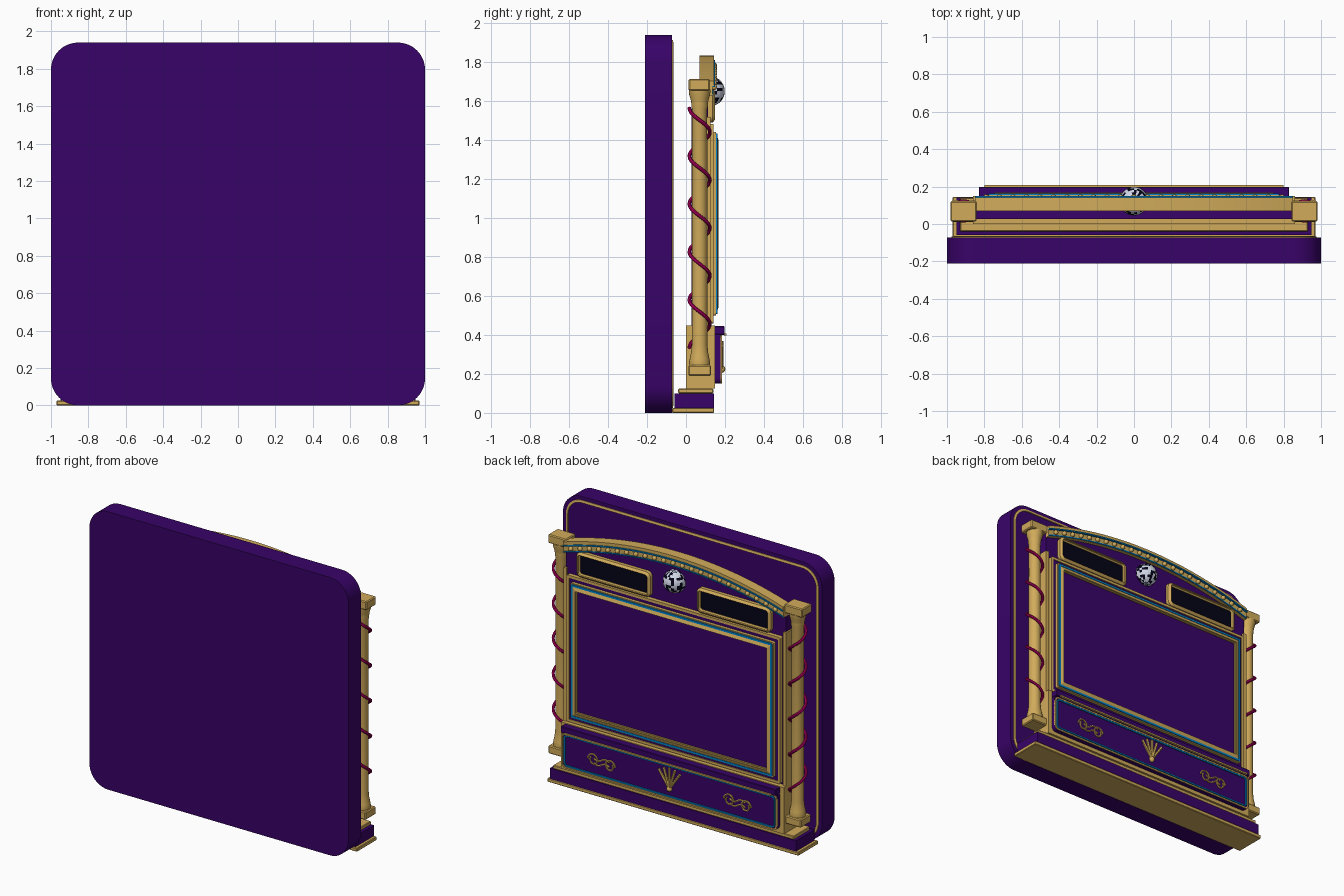
import bpy, bmesh, math, random
from mathutils import Matrix, Vector

if "Cube" in bpy.data.objects:
    bpy.data.objects.remove(bpy.data.objects["Cube"])

random.seed(4)

def mat(name, r, g, b):
    m = bpy.data.materials.new(name)
    m.diffuse_color = (r, g, b, 1)
    m.use_nodes = True
    m.node_tree.nodes["Principled BSDF"].inputs["Base Color"].default_value = m.diffuse_color
    return m

PURPLE = mat("deep purple", 0.040, 0.0008, 0.138)
GOLD = mat("gold", 0.64, 0.41, 0.105)
BLUE = mat("light blue", 0.0, 0.23, 0.62)
RED = mat("magenta", 0.48, 0.0, 0.13)
DARK = mat("near black", 0.0012, 0.0012, 0.009)
WHITE = mat("mirror white", 0.66, 0.70, 0.82)

def finish(name, bm, *mats, smooth=False):
    bmesh.ops.recalc_face_normals(bm, faces=bm.faces)
    me = bpy.data.meshes.new(name)
    bm.to_mesh(me)
    bm.free()
    ob = bpy.data.objects.new(name, me)
    bpy.context.collection.objects.link(ob)
    for m in mats:
        me.materials.append(m)
    if smooth:
        bpy.ops.object.select_all(action='DESELECT')
        ob.select_set(True)
        bpy.context.view_layer.objects.active = ob
        bpy.ops.object.shade_smooth_by_angle(angle=math.radians(35))
    return ob

def box(name, x0, x1, y0, y1, z0, z1, m, bevel=0.0):
    bm = bmesh.new()
    bmesh.ops.create_cube(bm, size=1, matrix=Matrix.LocRotScale(
        Vector(((x0 + x1) / 2, (y0 + y1) / 2, (z0 + z1) / 2)), None,
        Vector((x1 - x0, y1 - y0, z1 - z0))))
    if bevel:
        bmesh.ops.bevel(bm, geom=bm.edges[:], offset=bevel, segments=1, affect='EDGES')
    return finish(name, bm, m)

def rounded(x0, x1, z0, z1, r, n=8):
    """Outline of a rounded rectangle in the xz plane."""
    pts = []
    for cx, cz, a in ((x1 - r, z1 - r, 0), (x0 + r, z1 - r, 90),
                      (x0 + r, z0 + r, 180), (x1 - r, z0 + r, 270)):
        for i in range(n + 1):
            t = math.radians(a + 90 * i / n)
            pts.append((cx + r * math.cos(t), cz + r * math.sin(t)))
    return pts

def prism(name, outer, y0, y1, m, inner=None, inner_y1=None, smooth=False):
    """Extrude an outline along y; with an inner outline it becomes a frame."""
    bm = bmesh.new()
    def loop(pts, y):
        return [bm.verts.new((x, y, z)) for x, z in pts]
    def bridge(a, b):
        for i in range(len(a)):
            j = (i + 1) % len(a)
            bm.faces.new((a[i], a[j], b[j], b[i]))
    a, b = loop(outer, y0), loop(outer, y1)
    bridge(a, b)
    if inner:
        c, d = loop(inner, y0), loop(inner, y1 if inner_y1 is None else inner_y1)
        bridge(c, d)
        bridge(a, c)
        bridge(b, d)
    else:
        bm.faces.new(a)
        bm.faces.new(b)
    return finish(name, bm, m, smooth=smooth)

def frame(name, x0, x1, z0, z1, r, w, y0, y1, m, inner_y1=None):
    return prism(name, rounded(x0, x1, z0, z1, r), y0, y1, m,
                 rounded(x0 + w, x1 - w, z0 + w, z1 - w, max(r - w, 0.002)), inner_y1)

def tube(name, paths, radius, m, res=2):
    """Round rods along one or more point paths."""
    cu = bpy.data.curves.new(name, 'CURVE')
    cu.dimensions = '3D'
    cu.bevel_depth = radius
    cu.bevel_resolution = res
    cu.use_fill_caps = True
    for pts in paths:
        sp = cu.splines.new('POLY')
        sp.points.add(len(pts) - 1)
        for p, q in zip(sp.points, pts):
            p.co = (*q, 1)
    ob = bpy.data.objects.new(name, cu)
    bpy.context.collection.objects.link(ob)
    cu.materials.append(m)
    bpy.ops.object.select_all(action='DESELECT')
    ob.select_set(True)
    bpy.context.view_layer.objects.active = ob
    bpy.ops.object.convert(target='MESH')
    bpy.ops.object.shade_smooth_by_angle(angle=math.radians(40))

def lathe(name, cx, cy, profile, m, n=24):
    bm = bmesh.new()
    rings = [[bm.verts.new((cx + r * math.cos(math.tau * i / n),
                            cy + r * math.sin(math.tau * i / n), z)) for i in range(n)]
             for r, z in profile]
    for a, b in zip(rings, rings[1:]):
        for i in range(n):
            bm.faces.new((a[i], a[(i + 1) % n], b[(i + 1) % n], b[i]))
    bm.faces.new(rings[0])
    bm.faces.new(rings[-1])
    finish(name, bm, m, smooth=True)

# Large rounded front slab with gold trim on its rear face
prism("front_slab", rounded(-1, 1, 0, 1.94, 0.145, 12), -0.21, -0.072, PURPLE, smooth=True)
frame("slab_trim", -0.975, 0.975, 0.025, 1.915, 0.125, 0.016, -0.074, -0.068, GOLD, -0.064)

# Stepped plinth
box("plinth_foot", -0.97, 0.97, -0.072, 0.145, 0, 0.026, GOLD, 0.004)
box("plinth_body", -0.95, 0.95, -0.06, 0.143, 0.026, 0.1, PURPLE)
box("plinth_top", -0.93, 0.93, -0.04, 0.14, 0.1, 0.125, GOLD, 0.004)

# Lower drawer section
box("drawer_case", -0.86, 0.86, 0.0, 0.15, 0.125, 0.45, GOLD)
prism("drawer_front", rounded(-0.83, 0.83, 0.15, 0.42, 0.03), 0.15, 0.178, PURPLE)
frame("drawer_gold_border", -0.83, 0.83, 0.152, 0.40, 0.03, 0.010, 0.17, 0.184, GOLD)
frame("drawer_blue_border", -0.815, 0.815, 0.166, 0.387, 0.025, 0.010, 0.17, 0.186, BLUE)
box("drawer_ledge", -0.83, 0.83, 0.12, 0.198, 0.40, 0.445, PURPLE, 0.004)
box("ledge_trim", -0.80, 0.80, 0.196, 0.208, 0.397, 0.408, GOLD)

# Gold drawer ornaments: paired scroll rings and a central fan
for side in (-1, 1):
    cx, cz, y = side * 0.525, 0.265, 0.182
    paths = []
    for e in (-1, 1):
        paths.append([(cx + e * (0.065 + (0.040 - 0.0008 * i) * math.cos(i * 0.3)), y,
                       cz + e * 0.006 + (0.040 - 0.0006 * i) * math.sin(i * 0.3)) for i in range(24)])
        paths.append([(cx - 0.06 + 0.012 * i, y, cz + e * 0.016 + 0.012 * math.sin(i * 0.63))
                      for i in range(11)])
    tube("drawer_scroll", paths, 0.006, GOLD, 1)
tube("drawer_fan", [[(0, 0.184, 0.225), (0.145 * math.sin(a), 0.184, 0.225 + 0.145 * math.cos(a))]
                    for a in (-0.6, -0.3, 0, 0.3, 0.6)], 0.009, GOLD, 1)
bm = bmesh.new()
bmesh.ops.create_uvsphere(bm, u_segments=12, v_segments=8, radius=0.02,
                          matrix=Matrix.Translation((0, 0.182, 0.225)))
finish("fan_knob", bm, GOLD, smooth=True)

# Arch curve shared by the backboard, crown and bulbs
R = 2.85
def arch(x, drop=0.0):
    return 1.835 - drop - (R - math.sqrt(R * R - x * x))
XS = [-0.85 + 1.70 * i / 32 for i in range(33)]
def arch_band(name, d0, d1, y0, y1, m):
    prism(name, [(x, arch(x, d0)) for x in XS] + [(x, arch(x, d1)) for x in reversed(XS)], y0, y1, m)

# Cabinet body, with a thinner board filling the space under the arch
box("cabinet_body", -0.85, 0.85, 0.028, 0.075, 0.45, 1.62, PURPLE)
prism("arch_board", [(x, arch(x, 0.03)) for x in XS] + [(0.85, 0.45), (-0.85, 0.45)],
      0.072, 0.112, PURPLE)
arch_band("arch_crown", 0, 0.026, 0.07, 0.143, GOLD)
arch_band("arch_face", 0.026, 0.078, 0.075, 0.136, GOLD)
arch_band("arch_blue_upper", 0.022, 0.031, 0.13, 0.150, BLUE)
arch_band("arch_blue_lower", 0.068, 0.076, 0.13, 0.142, BLUE)
bm = bmesh.new()
for i in range(23):
    x = -0.79 + 1.58 * i / 22
    bmesh.ops.create_uvsphere(bm, u_segments=10, v_segments=6, radius=0.016,
                              matrix=Matrix.Translation((x, 0.143, arch(x, 0.050))))
finish("arch_bulbs", bm, GOLD, smooth=True)

# Screen surround: outer gold moulding, purple bezel, blue line, raised frame
frame("screen_moulding", -0.825, 0.825, 0.46, 1.483, 0.01, 0.018, 0.10, 0.140, GOLD)
frame("screen_bezel", -0.81, 0.81, 0.475, 1.468, 0.01, 0.05, 0.10, 0.134, PURPLE)
frame("screen_gold_backing", -0.785, 0.785, 0.50, 1.443, 0.01, 0.05, 0.10, 0.155, GOLD)
frame("screen_blue_line", -0.778, 0.778, 0.507, 1.436, 0.01, 0.014, 0.15, 0.162, BLUE)
frame("screen_gold_frame", -0.766, 0.766, 0.519, 1.424, 0.008, 0.026, 0.11, 0.158, GOLD, 0.168)
box("screen", -0.75, 0.75, 0.10, 0.146, 0.53, 1.41, PURPLE)

# Upper display windows
for side in (-1, 1):
    x0, x1 = sorted((side * 0.18, side * 0.75))
    frame("window_frame", x0, x1, 1.49, 1.665, 0.035, 0.016, 0.10, 0.136, GOLD, 0.150)
    frame("window_inner_frame", x0 + 0.014, x1 - 0.014, 1.504, 1.651, 0.025, 0.010, 0.10, 0.138, GOLD, 0.130)
    prism("window_glass", rounded(x0 + 0.015, x1 - 0.015, 1.505, 1.65, 0.015), 0.10, 0.127, DARK)

# Faceted mirror ball with random dark tiles
bm = bmesh.new()
bmesh.ops.create_uvsphere(bm, u_segments=24, v_segments=14, radius=0.077,
                          matrix=Matrix.Translation((0, 0.122, 1.652)))
for f in bm.faces:
    f.material_index = 1 if random.random() < 0.42 else 0
finish("mirror_ball", bm, WHITE, DARK)

# Columns with spiral vines and gold side posts
for side in (-1, 1):
    cx, cy = side * 0.912, 0.07
    x0, x1 = sorted((side * 0.835, side * 0.86))
    box("side_post", x0, x1, 0.03, 0.125, 0.45, 1.52, GOLD)
    box("column_foot", cx - 0.064, cx + 0.064, 0.012, 0.128, 0.19, 0.245, GOLD, 0.006)
    box("column_cap", cx - 0.07, cx + 0.07, 0.014, 0.122, 1.655, 1.715, GOLD, 0.006)
    lathe("column_shaft", cx, cy, [(0.052, 0.24), (0.054, 0.26), (0.050, 0.28), (0.044, 0.31),
          (0.040, 0.35), (0.039, 1.56), (0.043, 1.575), (0.043, 1.59), (0.046, 1.61),
          (0.054, 1.635), (0.056, 1.66)], GOLD)
    n = 120
    path = []
    for i in range(n + 1):
        a = -math.pi / 2 + math.tau * 5 * i / n
        path.append((cx + side * 0.053 * math.cos(a), cy + 0.053 * math.sin(a), 1.565 - 1.23 * i / n))
    tube("column_vine", [path], 0.0095, RED, 2)
